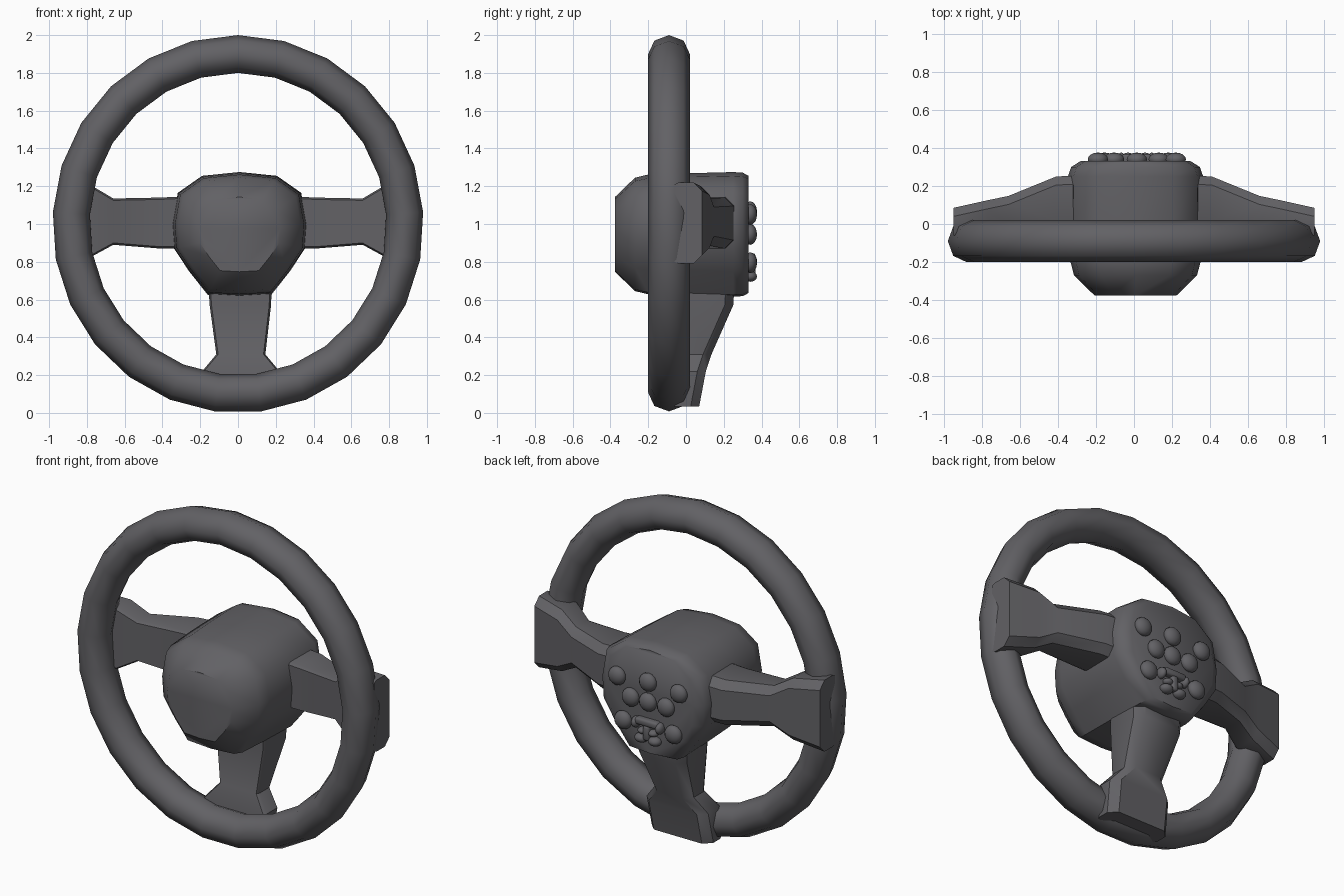
import bpy, bmesh, math
from mathutils import Vector, Matrix

if "Cube" in bpy.data.objects:
    bpy.data.objects.remove(bpy.data.objects["Cube"])

mat = bpy.data.materials.new("dark_grey_plastic")
mat.diffuse_color = (0.122, 0.12, 0.13, 1)
mat.use_nodes = True
mat.node_tree.nodes["Principled BSDF"].inputs["Base Color"].default_value = mat.diffuse_color


def finish(name, bm, angle):
    bmesh.ops.recalc_face_normals(bm, faces=bm.faces[:])
    me = bpy.data.meshes.new(name)
    bm.to_mesh(me)
    bm.free()
    me.materials.append(mat)
    for p in me.polygons:
        p.use_smooth = True
    me.set_sharp_from_angle(angle=math.radians(angle))
    ob = bpy.data.objects.new(name, me)
    bpy.context.collection.objects.link(ob)
    return ob


def loft(name, rings, angle=40, closed=False):
    bm = bmesh.new()
    vs = [[bm.verts.new(p) for p in r] for r in rings]
    n = len(vs[0])
    for i in range(len(vs) if closed else len(vs) - 1):
        a, b = vs[i], vs[(i + 1) % len(vs)]
        for j in range(n):
            k = (j + 1) % n
            bm.faces.new((a[j], a[k], b[k], b[j]))
    if not closed:
        bm.faces.new(vs[0])
        bm.faces.new(vs[-1])
    return finish(name, bm, angle)


# Rim: 25-segment ring with an 8-sided tube
rings = []
for i in range(25):
    t = 2 * math.pi * i / 25
    ring = []
    for j in range(8):
        u = 2 * math.pi * j / 8
        r = 0.9 + 0.1 * math.cos(u)
        ring.append((0.982 * r * math.sin(t), -0.09 + 0.11 * math.sin(u), 1 + r * math.cos(t)))
    rings.append(ring)
loft("rim", rings, 60, True)

# Hub: rounded shield outline lofted from front to back
half = [(0, 1.275), (0.2, 1.255), (0.33, 1.165), (0.36, 1.0),
        (0.35, 0.87), (0.27, 0.75), (0.17, 0.625), (0, 0.615)]
outline = half + [(-x, z) for x, z in reversed(half[1:-1])]
sections = [(-0.376, 0.6, 0.6), (-0.27, 0.9, 0.91), (-0.2, 0.95, 0.96), (0, 0.98, 0.98),
            (0.25, 0.99, 1), (0.3, 0.94, 0.99), (0.332, 0.8, 0.94)]
loft("hub", [[(0.008 + x * sx, y, 0.945 + (z - 0.945) * sz) for x, z in outline]
             for y, sx, sz in sections], 45)


# Spokes: sections are distance, low edge, high edge, front y, back y
def spoke(name, secs, place, c=0.045):
    rings = []
    for d, lo, hi, f, b in secs:
        prof = [(f, lo + 0.01), (f, hi - 0.01), (f + 0.02, hi), (b - c, hi),
                (b, hi - c), (b, lo + c), (b - c, lo), (f + 0.02, lo)]
        rings.append([place(d, e, y) for y, e in prof])
    loft(name, rings, 42)


side = [(0.2, 0.87, 1.15, 0.0, 0.26), (0.41, 0.87, 1.14, 0.0, 0.25),
        (0.66, 0.89, 1.135, -0.02, 0.148), (0.77, 0.83, 1.2, -0.06, 0.125),
        (0.95, 0.79, 1.22, -0.06, 0.085)]
for name, s in (("right_spoke", 1), ("left_spoke", -1)):
    spoke(name, side, lambda d, e, y, s=s: (s * d, y, e))
lower = [(0.72, -0.16, 0.18, 0.0, 0.26), (0.57, -0.15, 0.175, 0.0, 0.25),
         (0.31, -0.115, 0.145, -0.02, 0.135), (0.22, -0.19, 0.22, -0.06, 0.105),
         (0.035, -0.2, 0.21, -0.06, 0.07)]
spoke("lower_spoke", lower, lambda d, e, y: (e, y, d))


# Buttons on the back panel: flattened spheres
def blob(name, x, z, rx, rz, ry=0.036):
    bm = bmesh.new()
    bmesh.ops.create_uvsphere(bm, u_segments=14, v_segments=8, radius=1)
    bmesh.ops.transform(bm, matrix=Matrix.Translation((x, 0.34, z)) @
                        Matrix.Diagonal((rx, ry, rz, 1)) @
                        Matrix.Rotation(math.pi / 2, 4, 'X'), verts=bm.verts[:])
    finish(name, bm, 60)


for x, z in ((0.22, 1.05), (0.015, 1.065), (-0.19, 1.05), (0.13, 0.945), (0.015, 0.945),
             (-0.105, 0.945), (0.18, 0.795), (-0.155, 0.795)):
    blob("button", x, z, 0.055, 0.055)


# Rocker control: bar, stem and small pads
def bar(name, x, z, w, h):
    bm = bmesh.new()
    bmesh.ops.create_cube(bm, size=1, matrix=Matrix.Translation((x, 0.338, z)) @
                          Matrix.Diagonal((w, 0.06, h, 1)))
    bmesh.ops.bevel(bm, geom=bm.edges[:], offset=0.012, segments=2, affect='EDGES', profile=0.5)
    finish(name, bm, 50)


bar("rocker_bar", 0.013, 0.825, 0.15, 0.04)
bar("rocker_stem", 0.013, 0.765, 0.04, 0.09)
for s in (-1, 1):
    blob("rocker_end", 0.013 + s * 0.08, 0.808, 0.024, 0.034)
    blob("rocker_pad", 0.013 + s * 0.045, 0.722, 0.04, 0.028)
    blob("rocker_dot", 0.013 + s * 0.035, 0.768, 0.03, 0.02, 0.03)
